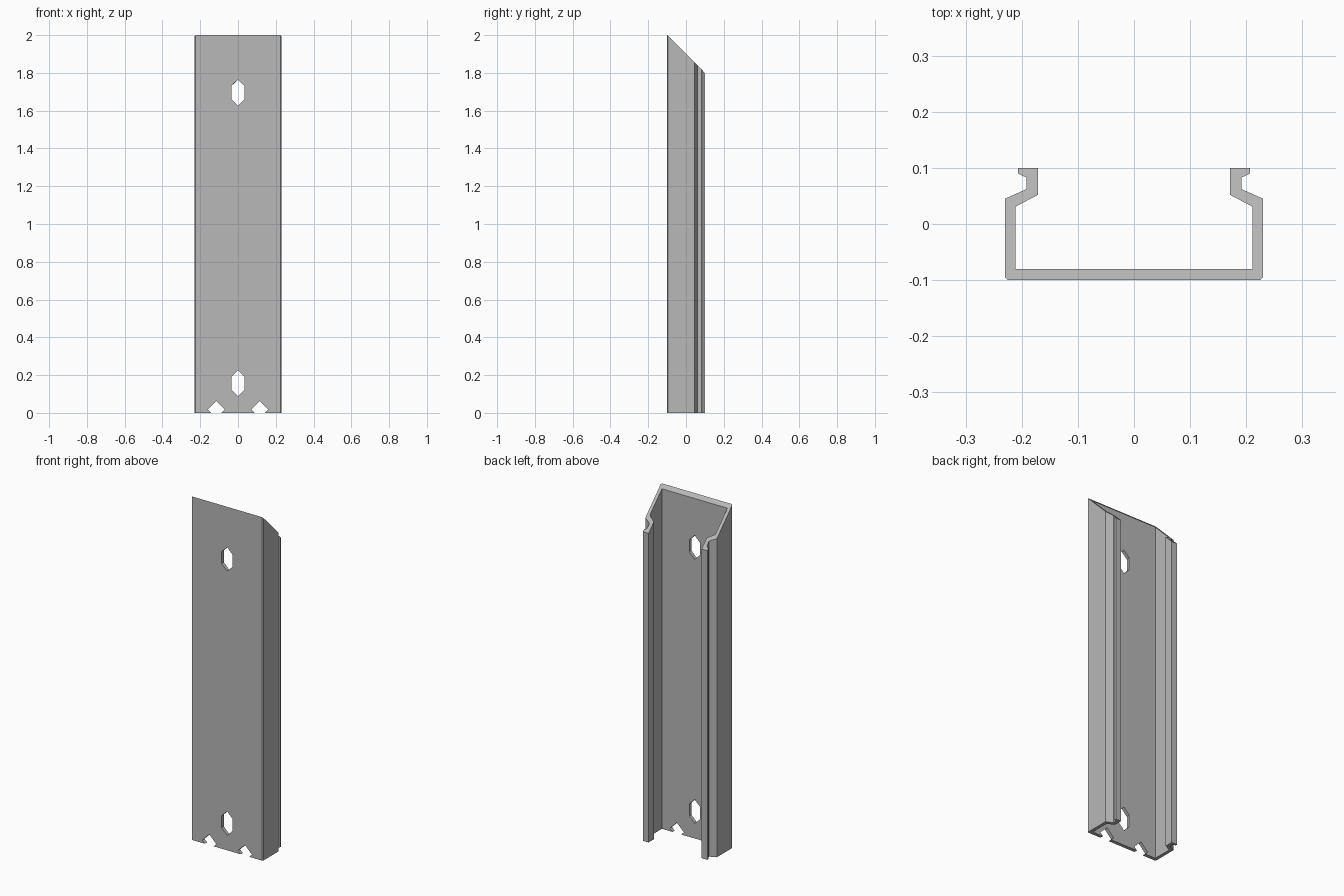
import bpy, bmesh
from mathutils import Vector

cube = bpy.data.objects.get("Cube")
if cube:
    bpy.data.objects.remove(cube, do_unlink=True)

# Material
grey = bpy.data.materials.new("plain_grey")
grey.use_nodes = True
colour = (0.48, 0.48, 0.48, 1)
grey.diffuse_color = colour
grey.node_tree.nodes["Principled BSDF"].inputs["Base Color"].default_value = colour


def prism(name, outline, offset):
    """Extrude a closed outline of 3D points along an offset."""
    bm = bmesh.new()
    face = bm.faces.new([bm.verts.new(p) for p in outline])
    new = bmesh.ops.extrude_face_region(bm, geom=[face])["geom"]
    verts = [g for g in new if isinstance(g, bmesh.types.BMVert)]
    bmesh.ops.translate(bm, verts=verts, vec=Vector(offset))
    bmesh.ops.recalc_face_normals(bm, faces=bm.faces)
    mesh = bpy.data.meshes.new(name)
    bm.to_mesh(mesh)
    bm.free()
    mesh.materials.append(grey)
    obj = bpy.data.objects.new(name, mesh)
    bpy.context.collection.objects.link(obj)
    return obj


# Channel cross-section: right-hand half, mirrored to close the loop
half = [(0.225, -0.1), (0.23, -0.095), (0.23, 0.045), (0.192, 0.062),
        (0.192, 0.083), (0.207, 0.09), (0.207, 0.1), (0.171, 0.1),
        (0.171, 0.052), (0.211, 0.031), (0.211, -0.08)]
profile = half + [(-x, y) for x, y in reversed(half)]
channel = prism("channel", [(x, y, 0) for x, y in profile], (0, 0, 2))

# Mitred top, sloping down towards the back
for v in channel.data.vertices:
    if v.co.z > 1:
        v.co.z = 1.9 - v.co.y


def cut(outline_xz):
    """Cut an opening through the front wall."""
    tool = prism("opening_cutter", [(x, -0.15, z) for x, z in outline_xz], (0, 0.12, 0))
    tool.hide_render = True
    mod = channel.modifiers.new("opening", "BOOLEAN")
    mod.operation = "DIFFERENCE"
    mod.solver = "EXACT"
    mod.object = tool
    bpy.context.view_layer.objects.active = channel
    bpy.ops.object.modifier_apply(modifier=mod.name)
    bpy.data.objects.remove(tool, do_unlink=True)


# Pointed slots near both ends
w, h = 0.035, 0.07
for zc in (0.157, 1.695):
    cut([(0, zc + h), (w, zc + h / 2), (w, zc - h / 2),
         (0, zc - h), (-w, zc - h / 2), (-w, zc + h / 2)])

# Diamond notches in the bottom edge
r, zc = 0.045, 0.017
for xc in (-0.115, 0.115):
    cut([(xc, zc + r), (xc + r, zc), (xc, zc - r), (xc - r, zc)])
